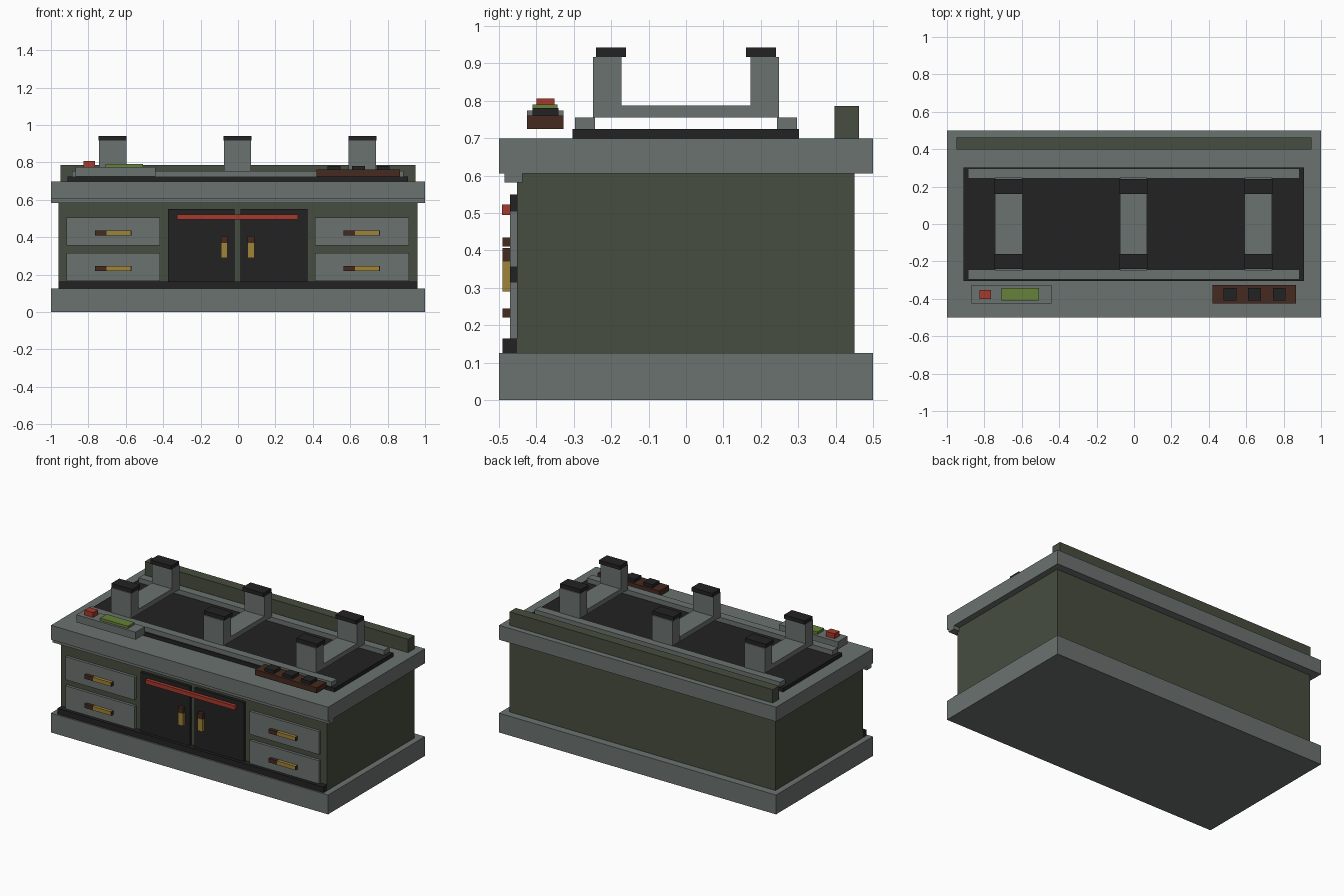
import bpy

cube = bpy.data.objects.get("Cube")
if cube:
    bpy.data.objects.remove(cube, do_unlink=True)


def material(name, r, g, b):
    m = bpy.data.materials.new(name)
    m.use_nodes = True
    m.diffuse_color = (r, g, b, 1)
    m.node_tree.nodes["Principled BSDF"].inputs["Base Color"].default_value = (r, g, b, 1)
    return m


GREY = material("steel grey", .147, .17, .16)
OLIVE = material("dark olive", .061, .074, .05)
BLACK = material("soft black", .016, .016, .016)
RED = material("red", .376, .041, .025)
GOLD = material("brass", .35, .227, .04)
BROWN = material("dark brown", .06, .023, .014)
GREEN = material("green", .133, .22, .041)


def box(name, mat, x, y, z):
    """Box from its (min, max) range on each axis."""
    axes = (x, y, z)
    bpy.ops.mesh.primitive_cube_add(size=1, location=[(a + b) / 2 for a, b in axes])
    ob = bpy.context.object
    ob.name = name
    ob.scale = [b - a for a, b in axes]
    bpy.ops.object.transform_apply(location=False, rotation=False, scale=True)
    ob.data.materials.append(mat)
    return ob


# Cabinet and counter
box("plinth", GREY, (-1, 1), (-.5, .5), (0, .126))
box("cabinet_body", OLIVE, (-.96, .96), (-.452, .45), (.126, .605))
box("countertop", GREY, (-1, 1), (-.5, .5), (.605, .699))
box("counter_lip", GREY, (-1, 1), (-.485, -.437), (.582, .605))
box("toe_strip", BLACK, (-.96, .96), (-.49, -.452), (.126, .164))
box("backsplash", OLIVE, (-.95, .95), (.397, .463), (.699, .786))

# Doors with upright handles, and the rail across them
FRONT = (-.47, -.452)
GRIP = (-.491, -.47)
for side, x in (("right", (-.375, -.018)), ("left", (.014, .372))):
    box(side + "_door", BLACK, x, FRONT, (.164, .55))
for side, x in (("right", -.073), ("left", .07)):
    span = (x - .018, x + .018)
    box(side + "_door_handle", GOLD, span, GRIP, (.29, .37))
    box(side + "_door_handle_top", BROWN, span, GRIP, (.37, .407))
box("towel_rail", RED, (-.325, .322), (-.492, -.47), (.495, .522))

# Drawers with two-tone handles
for side, x in (("right", -.667), ("left", .663)):
    for level, z in (("lower", .165), ("upper", .355)):
        name = f"{side}_{level}_drawer"
        box(name, GREY, (x - .25, x + .25), FRONT, (z, z + .15))
        grip_z = (z + .055, z + .08)
        box(name + "_handle", GOLD, (x - .037, x + .092), GRIP, grip_z)
        box(name + "_handle_end", BROWN, (x - .098, x - .037), GRIP, grip_z)
        box(name + "_handle_cap", BROWN, (x + .092, x + .097), GRIP, grip_z)

# Work plate with rails and three U-shaped cradles
box("work_plate", BLACK, (-.912, .91), (-.304, .302), (.699, .724))
for end, s in (("front", -1), ("back", 1)):
    y = sorted((s * .243, s * .297))
    box(end + "_rail", GREY, (-.888, .884), y, (.724, .755))
for place, x in (("right", -.67), ("middle", -.003), ("left", .665)):
    span = (x - .073, x + .073)
    box(place + "_crossbar", GREY, span, (-.175, .172), (.755, .787))
    for end, s in (("front", -1), ("back", 1)):
        y = sorted((s * .173, s * .248))
        cap_y = sorted((s * .16, s * .241))
        box(f"{place}_{end}_post", GREY, span, y, (.755, .917))
        box(f"{place}_{end}_post_cap", BLACK, (x - .075, x + .075), cap_y, (.917, .942))

# Control panel with button and display
box("control_panel", GREY, (-.868, -.442), (-.425, -.327), (.725, .774))
box("panel_button", RED, (-.827, -.765), (-.4, -.352), (.774, .806))
box("panel_display", GREEN, (-.708, -.508), (-.41, -.343), (.774, .79))

# Knob tray
box("knob_tray", BROWN, (.42, .866), (-.425, -.327), (.725, .761))
for i, x in enumerate((.513, .644, .776)):
    box(f"tray_knob_{i + 1}", BLACK, (x - .034, x + .034), (-.41, -.341), (.761, .781))
